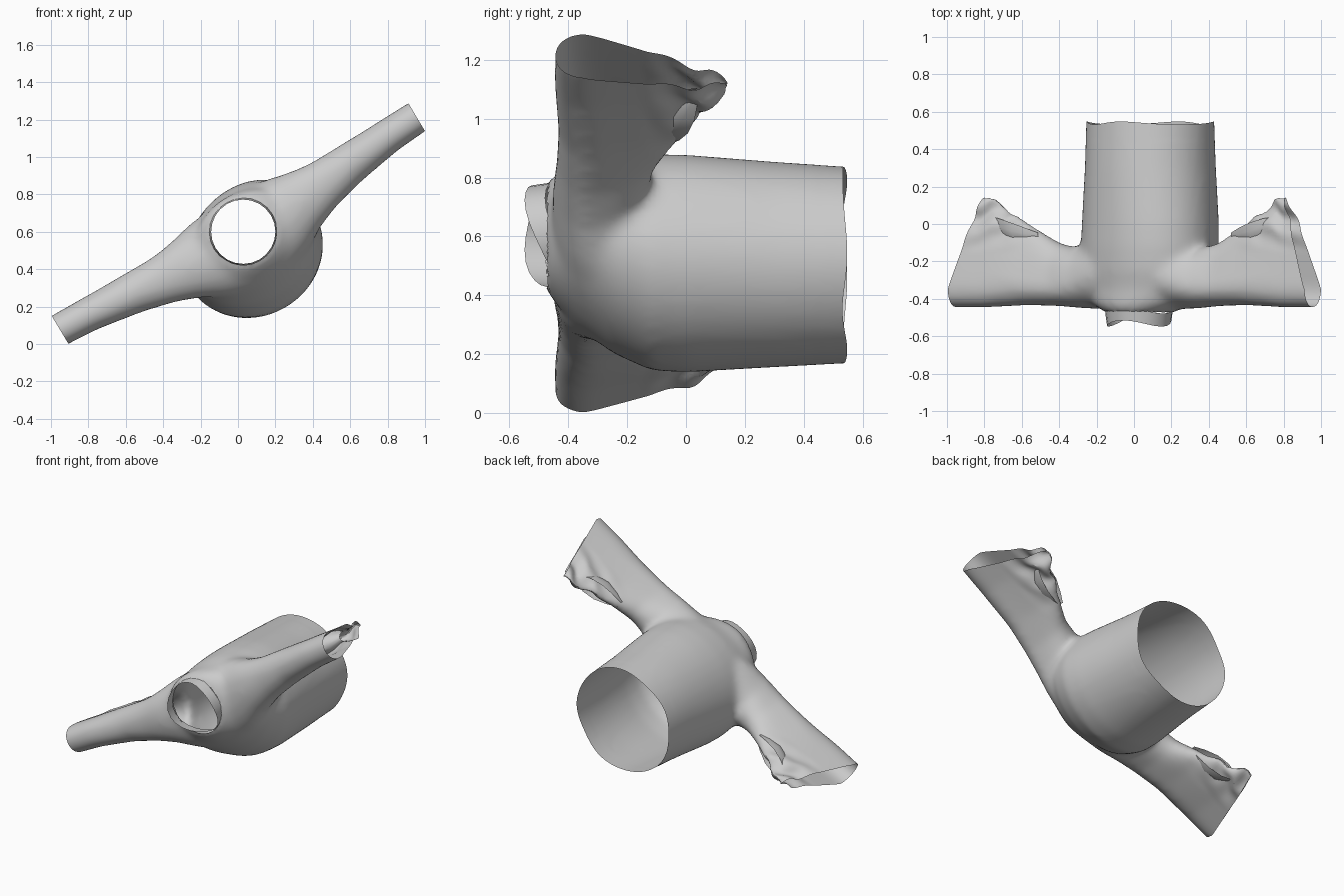
import bpy, bmesh, math
from mathutils import Matrix

if "Cube" in bpy.data.objects:
    bpy.data.objects.remove(bpy.data.objects["Cube"])

# Garment is built upright to its sleeves (X = sleeve line, Y = neck to hem), then tilted
TILT = Matrix.Translation((0, 0, 0.648)) @ Matrix.Rotation(-math.radians(30.8), 4, 'Y')
N = 40
NECK_R, NECK_Z = .178, -.055


def loft(bm, rings, caps=True):
    """Skin a list of closed rings of points."""
    vr = [[bm.verts.new(p) for p in r] for r in rings]
    for a, b in zip(vr, vr[1:]):
        for i in range(len(a)):
            j = (i + 1) % len(a)
            bm.faces.new((a[i], a[j], b[j], b[i]))
    if caps:
        bm.faces.new(vr[0][::-1])
        bm.faces.new(vr[-1])


def make(name, bm):
    me = bpy.data.meshes.new(name)
    bm.to_mesh(me)
    bm.free()
    ob = bpy.data.objects.new(name, me)
    bpy.context.collection.objects.link(ob)
    return ob


def angles(n=N):
    return [2 * math.pi * i / n for i in range(n)]


bm = bmesh.new()

# Torso: y, half width, half depth, depth centre, sideways lean of the back
TORSO = [(.62, .345, .325, -.17, 0), (.3, .36, .34, -.17, .02), (0, .385, .35, -.17, .05),
         (-.12, .39, .345, -.165, .05), (-.25, .375, .305, -.135, .04),
         (-.35, .335, .255, -.105, .02), (-.43, .265, .22, -.07, 0), (-.48, .17, .18, -.055, 0)]
loft(bm, [[(ru * math.cos(t) + lean * max(0, math.sin(t)) - lean * .2, y,
            cv + rv * math.sin(t)) for t in angles()]
          for y, ru, rv, cv, lean in TORSO])

# Sleeves: distance out, front y, back y, top, bottom, thinning to the back, thickest point
SLEEVE = [(-.05, -.46, .0, .14, -.40, .1, .5), (.10, -.46, .0, .14, -.39, .1, .5),
          (.24, -.455, -.08, .125, -.325, .15, .45), (.37, -.45, -.13, .095, -.245, .25, .38),
          (.5, -.44, -.10, .078, -.195, .4, .3), (.68, -.435, .01, .08, -.15, .65, .25),
          (.93, -.45, .17, .083, -.107, .78, .18), (1.16, -.45, .22, .088, -.09, .8, .16)]


def sleeve_ring(side, u, y0, y1, top, bot, thin, peak):
    ring = []
    for t in angles():
        s = (1 - math.cos(t)) / 2
        if s < peak:
            h = math.sqrt(1 - ((peak - s) / peak) ** 2)
        else:
            q = (s - peak) / (1 - peak)
            h = (1 - thin * q) * math.sqrt(max(0, 1 - q ** (2 + 6 * thin)))
        h = h if t < math.pi else -h
        ring.append((side * u, y0 + (y1 - y0) * s,
                     (top + bot) / 2 + h * (top - bot) / 2))
    return ring


for side in (-1, 1):
    loft(bm, [sleeve_ring(side, *s) for s in SLEEVE])
bmesh.ops.recalc_face_normals(bm, faces=bm.faces)
shirt = make("shirt_body", bm)

# Fuse the tubes and soften the seams
rm = shirt.modifiers.new("fuse", 'REMESH')
rm.mode = 'VOXEL'
rm.voxel_size = 0.018
sm = shirt.modifiers.new("soften", 'SMOOTH')
sm.factor = 0.5
sm.iterations = 18
ev = shirt.evaluated_get(bpy.context.evaluated_depsgraph_get())
bm = bmesh.new()
bm.from_mesh(ev.to_mesh())
ev.to_mesh_clear()
shirt.modifiers.clear()


def cut(co, no):
    bmesh.ops.bisect_plane(bm, geom=bm.verts[:] + bm.edges[:] + bm.faces[:],
                           plane_co=co, plane_no=no, clear_outer=True)


# Open hem and slanted cuffs
cut((0, .54, 0), (0, 1, 0))
for side in (-1, 1):
    cut((side * 1.11, 0, 0), (side, 0, 0))
    cut((side * 1.11, -.35, 0), (side * .5, .17, 0))


# Neck opening, its rim snapped to a clean circle
def in_neck(p):
    return p.y < -.3 and math.hypot(p.x, p.z - NECK_Z) < NECK_R


bmesh.ops.delete(bm, context='FACES',
                 geom=[f for f in bm.faces if in_neck(f.calc_center_median())])
for v in bm.verts:
    r = math.hypot(v.co.x, v.co.z - NECK_Z)
    if v.is_boundary and v.co.y < -.3 and r < .25:
        v.co.x *= NECK_R / r
        v.co.z = NECK_Z + (v.co.z - NECK_Z) * NECK_R / r

# Cloth folds: crumpled cuff backs and a wavy hem
for v in bm.verts:
    x, y, z = v.co
    a = abs(x)
    k = max(0, min(1, (a - .6) / .25)) * max(0, min(1, (y + .15) / .2))
    v.co.z += k * .018 * math.sin(38 * y + 17 * a)
    v.co.y += k * .012 * math.sin(45 * a)
    if y > .45 and a < .5:
        v.co.y += .008 * math.sin(14 * x + 9 * z)
bm.to_mesh(shirt.data)
bm.free()

# Collar band, high at the shoulders and low at the chest
bm = bmesh.new()
loft(bm, [[(r * math.cos(t),
            -.485 - .06 * math.cos(t) ** 2 - .03 * math.sin(t) + drop,
            NECK_Z + r * math.sin(t)) for t in angles(24)]
          for drop, r in ((0, .172), (.07, .182))], caps=False)
collar = make("collar", bm)

# Scooped fold at the back edge of each sleeve
parts = [shirt, collar]
for side, name in ((-1, "left_sleeve_fold"), (1, "right_sleeve_fold")):
    bm = bmesh.new()
    rows = []
    for u, r in ((.60, .02), (.66, .045), (.74, .065), (.82, .06), (.88, .03)):
        rows.append([bm.verts.new((side * u, -.01 - 1.6 * r * math.cos(t) + .3 * (u - .74),
                                   -.025 + r * math.sin(t)))
                     for t in [math.pi * (i / 8 - .5) * 1.1 for i in range(9)]])
    for a, b in zip(rows, rows[1:]):
        for i in range(8):
            bm.faces.new((a[i], a[i + 1], b[i + 1], b[i]))
    parts.append(make(name, bm))

for ob in parts:
    ob.data.transform(TILT)
    bpy.ops.object.select_all(action='DESELECT')
    ob.select_set(True)
    bpy.context.view_layer.objects.active = ob
    bpy.ops.object.shade_smooth_by_angle(angle=math.radians(30))
